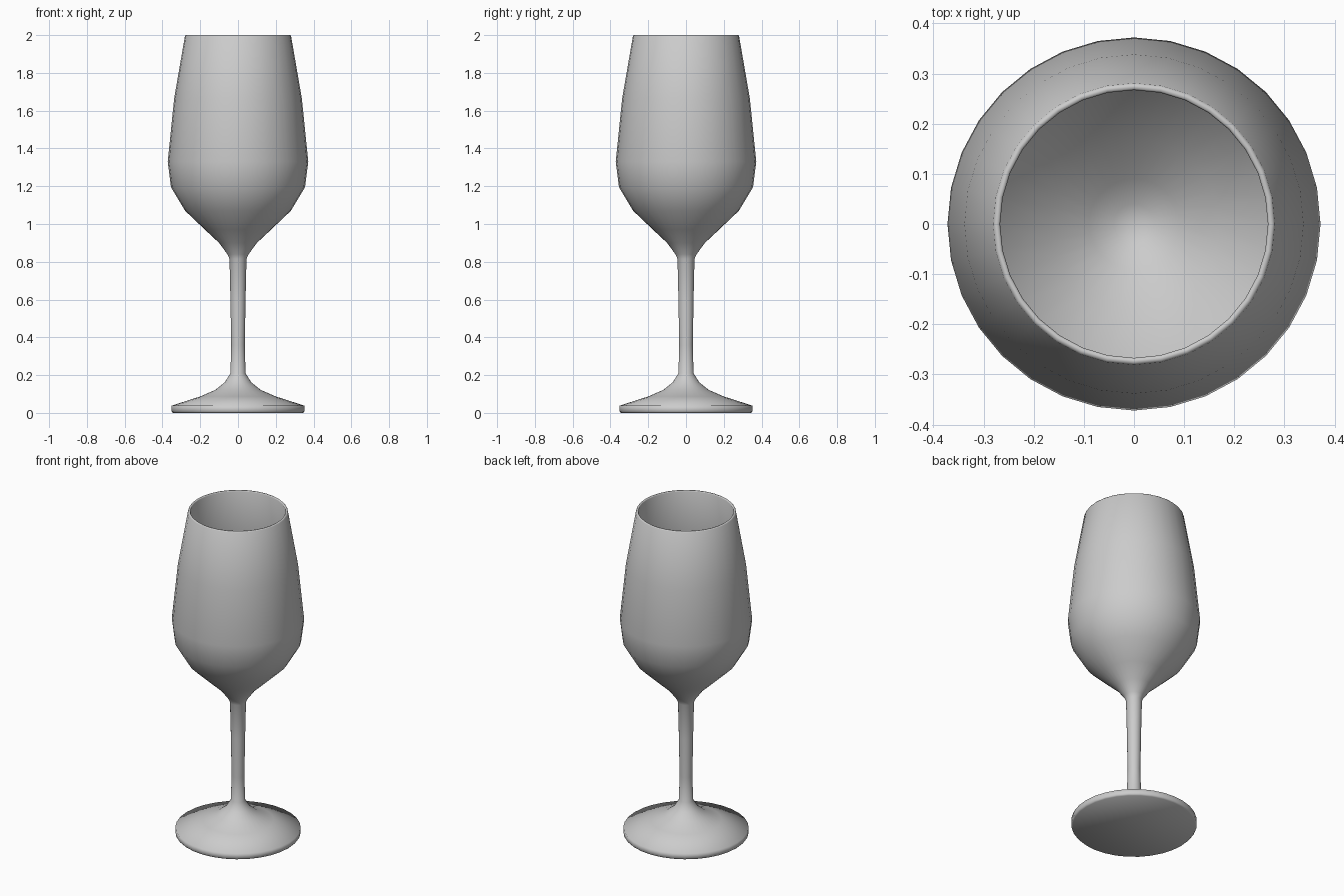
import bpy, bmesh, math

if "Cube" in bpy.data.objects:
    bpy.data.objects.remove(bpy.data.objects["Cube"])

SEGMENTS = 32

# Outer silhouette (radius, height): foot, stem, bowl
outer = [(0.345, 0.0), (0.352, 0.008), (0.352, 0.038), (0.20, 0.087),
         (0.12, 0.122), (0.07, 0.162), (0.04, 0.21),
         (0.036, 0.36), (0.040, 0.60), (0.045, 0.815), (0.056, 0.84),
         (0.10, 0.90), (0.175, 0.97), (0.28, 1.07), (0.355, 1.195),
         (0.372, 1.33), (0.338, 1.665), (0.281, 1.995), (0.277, 2.0)]
# Inside of the bowl, rim down to the bottom
inner = [(0.270, 2.0), (0.267, 1.995), (0.324, 1.665), (0.358, 1.33),
         (0.342, 1.20), (0.272, 1.085), (0.17, 0.987), (0.09, 0.915),
         (0.04, 0.885)]

bm = bmesh.new()


def ring(r, z):
    step = 2 * math.pi / SEGMENTS
    return [bm.verts.new((r * math.cos(i * step), r * math.sin(i * step), z))
            for i in range(SEGMENTS)]


# Revolve the profile
rings = [ring(r, z) for r, z in outer + inner]
for a, b in zip(rings, rings[1:]):
    for i in range(SEGMENTS):
        j = (i + 1) % SEGMENTS
        bm.faces.new((a[i], a[j], b[j], b[i]))

# Flat underside of the foot
bm.faces.new(rings[0][::-1])

# Bowl bottom closes to a point
tip = bm.verts.new((0, 0, 0.875))
last = rings[-1]
for i in range(SEGMENTS):
    bm.faces.new((last[i], last[(i + 1) % SEGMENTS], tip))

bmesh.ops.recalc_face_normals(bm, faces=bm.faces[:])
for f in bm.faces:
    f.smooth = True
mesh = bpy.data.meshes.new("wine_glass")
bm.to_mesh(mesh)
bm.free()
glass = bpy.data.objects.new("wine_glass", mesh)
bpy.context.collection.objects.link(glass)
